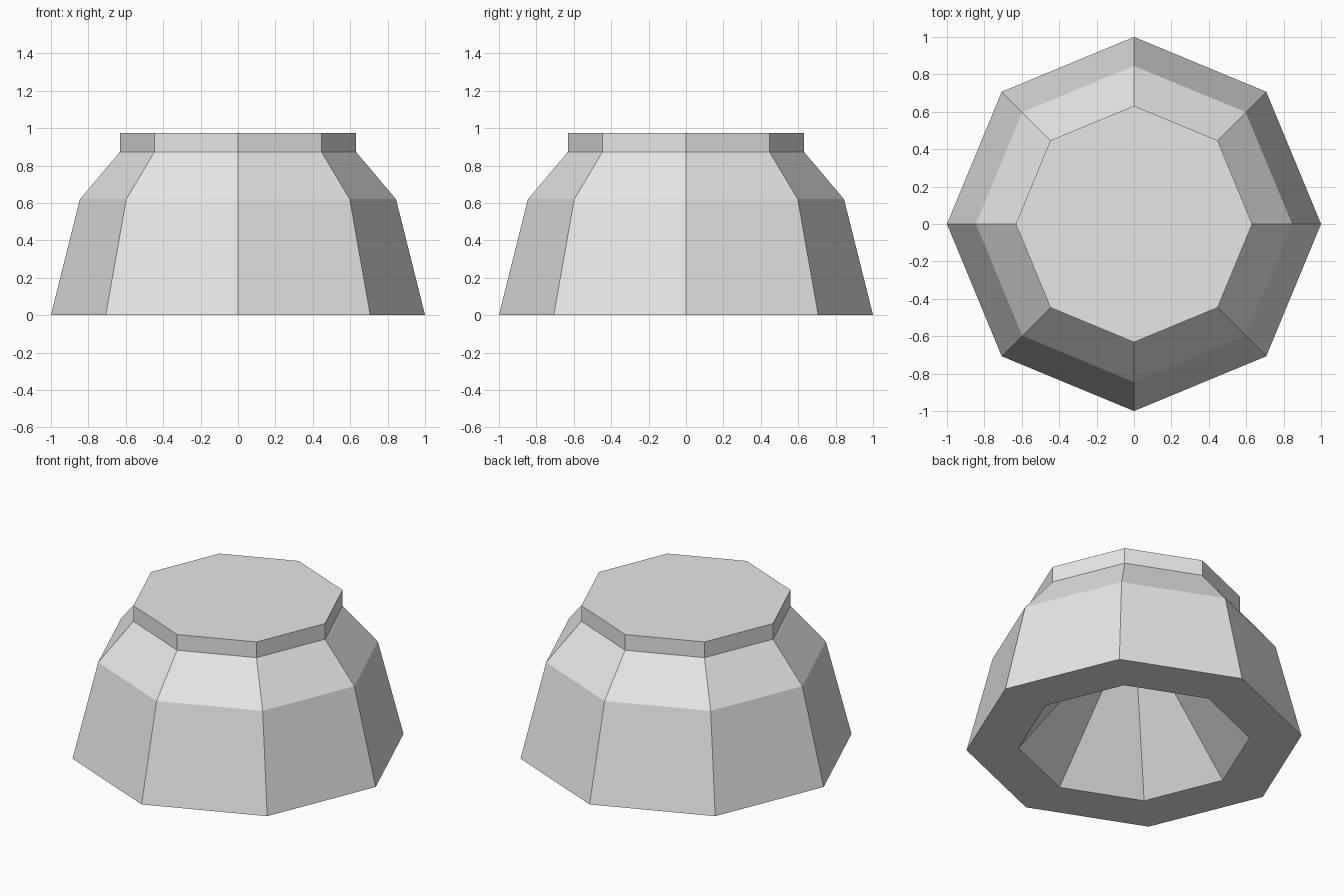
import bpy, bmesh
from math import cos, sin, pi

cube = bpy.data.objects.get("Cube")
if cube:
    bpy.data.objects.remove(cube, do_unlink=True)

SIDES = 8

# Single light grey material
grey = bpy.data.materials.new("light_grey")
grey.use_nodes = True
colour = (0.8, 0.8, 0.8, 1)
grey.diffuse_color = colour
grey.node_tree.nodes["Principled BSDF"].inputs["Base Color"].default_value = colour


def ring(bm, radius, z):
    """Octagon of vertices with corners on the x and y axes."""
    return [bm.verts.new((radius * cos(2 * pi * i / SIDES),
                          radius * sin(2 * pi * i / SIDES), z))
            for i in range(SIDES)]


def bridge(bm, a, b):
    """Band of quads between two rings."""
    for i in range(SIDES):
        j = (i + 1) % SIDES
        bm.faces.new((a[i], a[j], b[j], b[i]))


bm = bmesh.new()

# Profile: hollow rim, base, lower wall, shoulder, upright collar
profile = [(0.69, 0), (1, 0), (0.845, 0.62), (0.632, 0.872), (0.632, 0.975)]
rings = [ring(bm, r, z) for r, z in profile]
for lower, upper in zip(rings, rings[1:]):
    bridge(bm, lower, upper)

# Flat top
bm.faces.new(rings[-1])

# Conical hollow underneath
apex = bm.verts.new((0, 0, 0.85))
for i in range(SIDES):
    bm.faces.new((rings[0][(i + 1) % SIDES], rings[0][i], apex))

bmesh.ops.recalc_face_normals(bm, faces=bm.faces)
mesh = bpy.data.meshes.new("octagonal_base")
bm.to_mesh(mesh)
bm.free()
mesh.materials.append(grey)
base = bpy.data.objects.new("octagonal_base", mesh)
bpy.context.collection.objects.link(base)
